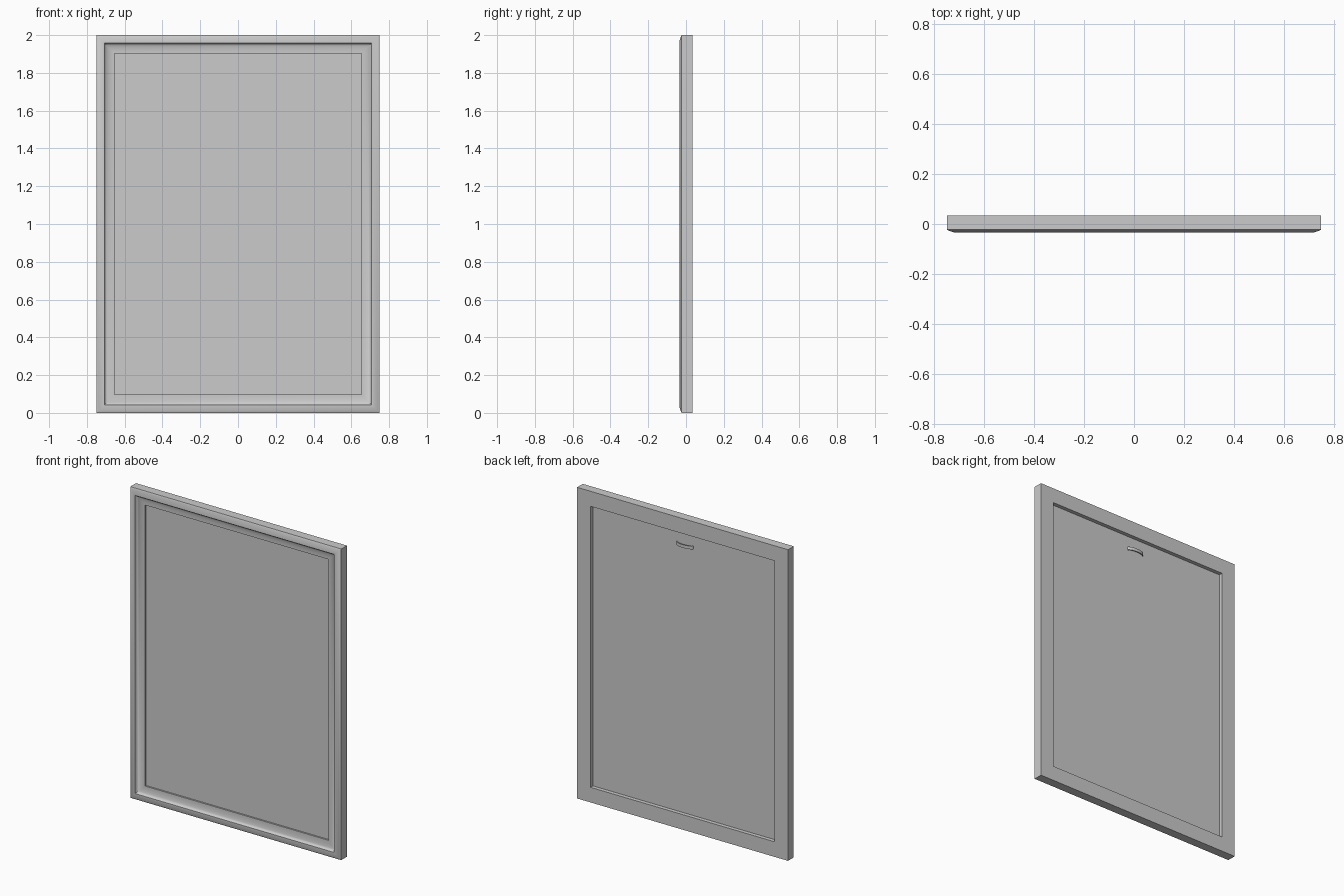
import bpy, bmesh, math

if "Cube" in bpy.data.objects:
    bpy.data.objects.remove(bpy.data.objects["Cube"])

HALF_W, HEIGHT = 0.75, 2.0


def make_object(name, bm, angle=30):
    bmesh.ops.recalc_face_normals(bm, faces=bm.faces)
    mesh = bpy.data.meshes.new(name)
    bm.to_mesh(mesh)
    bm.free()
    obj = bpy.data.objects.new(name, mesh)
    bpy.context.collection.objects.link(obj)
    bpy.ops.object.select_all(action='DESELECT')
    obj.select_set(True)
    bpy.context.view_layer.objects.active = obj
    bpy.ops.object.shade_smooth_by_angle(angle=math.radians(angle))
    return obj


def bridge_rings(bm, rings, closed=True):
    count = len(rings)
    for i in range(count if closed else count - 1):
        a, b = rings[i], rings[(i + 1) % count]
        for j in range(len(a)):
            k = (j + 1) % len(a)
            bm.faces.new((a[j], a[k], b[k], b[j]))


# Mitred frame: moulding profile as (inset from the outer edge, y)
cove = []
for i in range(7):
    t = math.radians(90 * i / 6)
    cove.append((0.09 - 0.048 * math.cos(t) ** 1.0, -0.012 - 0.022 * (1 - math.sin(t))))
profile = [(0, 0.035), (0, -0.023), (0.010, -0.028), (0.022, -0.032), (0.034, -0.035)]
profile += cove + [(0.097, -0.012), (0.097, 0.035)]

bm = bmesh.new()
rings = []
for inset, y in profile:
    x, low, high = HALF_W - inset, inset, HEIGHT - inset
    rings.append([bm.verts.new(p) for p in
                  ((-x, y, low), (x, y, low), (x, y, high), (-x, y, high))])
bridge_rings(bm, rings)
make_object("frame_moulding", bm)

# Picture panel, set back from both faces of the frame
bm = bmesh.new()
bmesh.ops.create_cube(bm, size=1)
for v in bm.verts:
    v.co = (v.co.x * 1.306, 0.004 + v.co.y * 0.012, 1 + v.co.z * 1.806)
make_object("picture_panel", bm)

# Hanging loop: a thin strap arched away from the back of the panel
bm = bmesh.new()
rings = []
steps = 12
for i in range(steps + 1):
    a = math.pi * i / steps
    ring = []
    for rx, ry, dz in ((0.06, 0.022, -0.01), (0.06, 0.022, 0.01),
                       (0.053, 0.016, 0.01), (0.053, 0.016, -0.01)):
        ring.append(bm.verts.new((rx * math.cos(a), 0.009 + ry * math.sin(a), 1.82 + dz)))
    rings.append(ring)
bridge_rings(bm, rings, closed=False)
bm.faces.new(rings[0])
bm.faces.new(rings[-1])
make_object("hanging_loop", bm)
